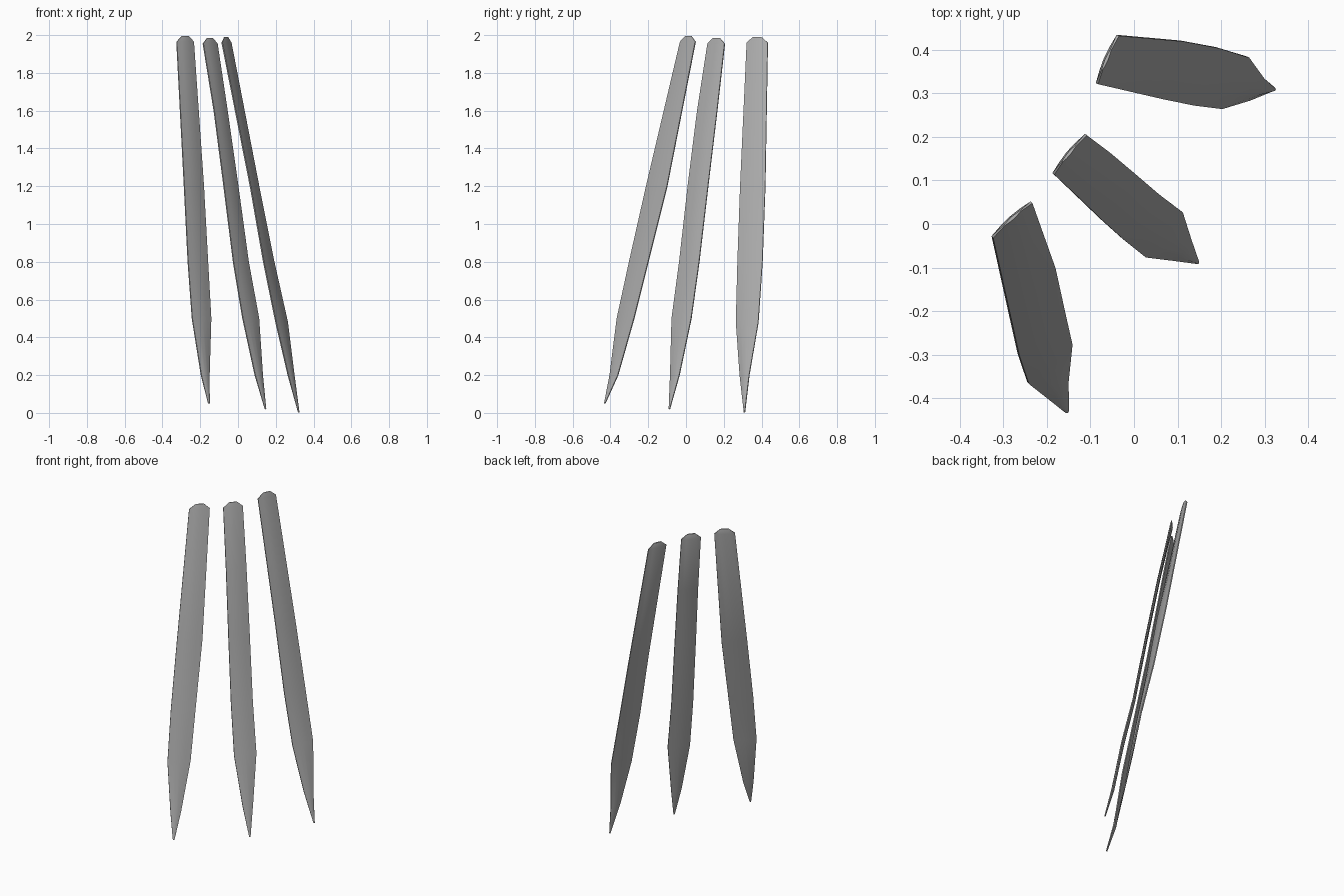
import bpy, bmesh
from mathutils import Vector

cube = bpy.data.objects.get("Cube")
if cube:
    bpy.data.objects.remove(cube, do_unlink=True)

grey = bpy.data.materials.new("plain grey")
grey.use_nodes = True
colour = (0.42, 0.42, 0.42, 1)
grey.diffuse_color = colour
grey.node_tree.nodes["Principled BSDF"].inputs["Base Color"].default_value = colour

# Cross-section: position across the blade, offset along its outward normal
SECTION = [(0, .003), (.25, .007), (.5, .009), (.75, .007), (1, .003),
           (1, -.003), (.75, -.007), (.5, -.009), (.25, -.007), (0, -.003)]


def blade(name, rows):
    """Loft a blade through rows of (z, x and y of one edge, x and y of the other)."""
    edges = [(Vector((a, b, z)), Vector((c, d, z))) for z, a, b, c, d in rows]
    mids = [(l + r) / 2 for l, r in edges]
    bm = bmesh.new()
    loops = []
    for i, (l, r) in enumerate(edges):
        along = mids[min(i + 1, len(mids) - 1)] - mids[max(i - 1, 0)]
        normal = along.cross(r - l).normalized()
        if normal.x < 0:
            normal.negate()
        thick = .5 if i == len(rows) - 1 else 1
        loops.append([bm.verts.new(l.lerp(r, u) + normal * d * thick) for u, d in SECTION])
        if i == 0:
            # Arched cap, with its inner side bevelled towards the outer face
            up = (mids[0] - mids[1]).normalized() * .03
            cap = [bm.verts.new(l.lerp(r, .3 + u * .4) + up + normal * (.004 + d * .4))
                   for u, d in SECTION]
            loops.insert(0, cap)
    for a, b in zip(loops, loops[1:]):
        for k in range(len(a)):
            m = (k + 1) % len(a)
            bm.faces.new((a[k], a[m], b[m], b[k]))
    bm.faces.new(loops[0])
    bm.faces.new(loops[-1])
    bmesh.ops.recalc_face_normals(bm, faces=bm.faces)
    mesh = bpy.data.meshes.new(name)
    bm.to_mesh(mesh)
    bm.free()
    mesh.materials.append(grey)
    ob = bpy.data.objects.new(name, mesh)
    bpy.context.collection.objects.link(ob)
    bpy.ops.object.select_all(action='DESELECT')
    ob.select_set(True)
    bpy.context.view_layer.objects.active = ob
    bpy.ops.object.shade_smooth_by_angle(angle=.7)


blade("front_blade", [
    (1.965, -.325, -.03, -.235, .05),
    (1.2, -.285, -.21, -.182, -.10),
    (.8, -.265, -.30, -.16, -.20),
    (.5, -.243, -.365, -.143, -.275),
    (.2, -.195, -.403, -.152, -.36),
    (.05, -.158, -.432, -.150, -.428)])

blade("middle_blade", [
    (1.955, -.185, .115, -.11, .205),
    (1.6, -.127, .06, -.057, .165),
    (1.2, -.075, .01, 0, .117),
    (.8, -.025, -.035, .055, .07),
    (.5, .025, -.075, .11, .028),
    (.2, .09, -.083, .13, -.035),
    (.02, .142, -.09, .149, -.086)])

blade("back_blade", [
    (1.96, -.085, .322, -.037, .433),
    (1.2, .065, .287, .11, .42),
    (.8, .135, .273, .19, .405),
    (.48, .20, .265, .262, .383),
    (.2, .265, .285, .297, .335),
    (.003, .318, .308, .325, .311)])
